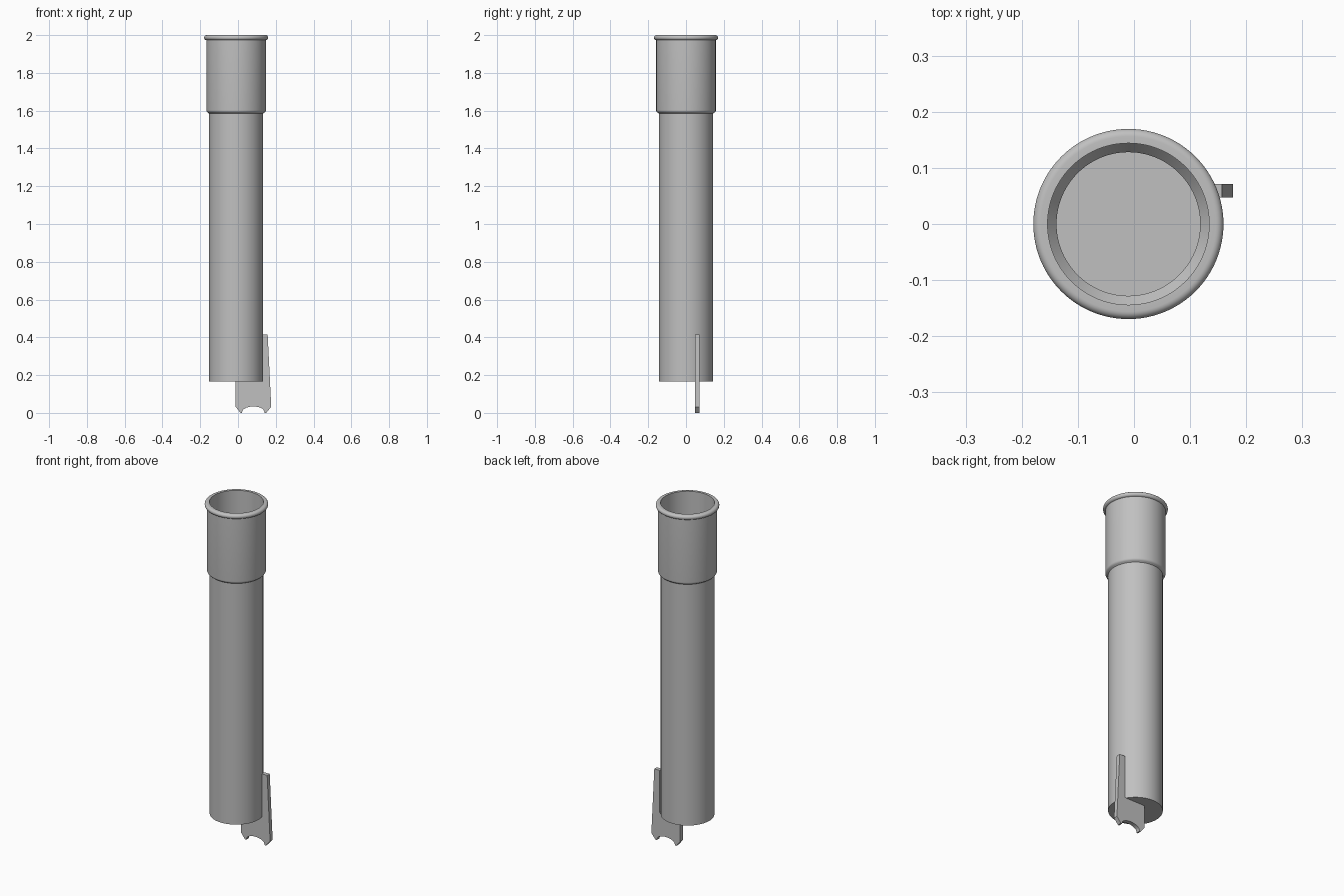
import bpy, bmesh, math

cube = bpy.data.objects.get("Cube")
if cube:
    bpy.data.objects.remove(cube, do_unlink=True)

grey = bpy.data.materials.new("plain grey")
grey.use_nodes = True
colour = (0.53, 0.53, 0.53, 1)
grey.diffuse_color = colour
grey.node_tree.nodes["Principled BSDF"].inputs["Base Color"].default_value = colour


def add_object(name, bm):
    bmesh.ops.recalc_face_normals(bm, faces=bm.faces)
    mesh = bpy.data.meshes.new(name)
    bm.to_mesh(mesh)
    bm.free()
    obj = bpy.data.objects.new(name, mesh)
    mesh.materials.append(grey)
    bpy.context.collection.objects.link(obj)
    return obj


def arc(cx, cz, rx, rz, start, end, steps):
    angles = [math.radians(start + (end - start) * i / steps) for i in range(steps + 1)]
    return [(cx + rx * math.cos(a), cz + rz * math.sin(a)) for a in angles]


def lathe(name, profile, centre_x, sides=96):
    bm = bmesh.new()
    verts = [bm.verts.new((r, 0, z)) for r, z in profile]
    edges = [bm.edges.new(pair) for pair in zip(verts, verts[1:])]
    bmesh.ops.spin(bm, geom=verts + edges, cent=(0, 0, 0), axis=(0, 0, 1),
                   angle=math.tau, steps=sides)
    bmesh.ops.remove_doubles(bm, verts=bm.verts, dist=0.0001)
    obj = add_object(name, bm)
    obj.location.x = centre_x
    bpy.ops.object.select_all(action="DESELECT")
    obj.select_set(True)
    bpy.context.view_layer.objects.active = obj
    bpy.ops.object.shade_smooth_by_angle(angle=math.radians(35))
    return obj


# Hollow pipe with closed foot, wider socket and rolled rim
foot, shoulder, top = 0.165, 1.585, 2.0
profile = [(0, foot), (0.143, foot), (0.143, shoulder)]
profile += arc(0.143, shoulder + 0.018, 0.015, 0.015, -60, 0, 5)
profile += [(0.158, top - 0.027)]
profile += arc(0.156, top - 0.0135, 0.0135, 0.0135, -80, 90, 12)
profile += [(0.144, top), (0.144, shoulder + 0.02), (0.128, shoulder),
            (0.128, foot + 0.015), (0, foot + 0.015)]
lathe("pipe", profile, -0.01)

# Flat side fin with a scooped lower edge
outline = [(0.122, 0.415), (0.157, 0.415), (0.176, 0.032), (0.149, 0.003)]
outline += arc(0.081, 0.003, 0.06, 0.031, 0, 180, 14)
outline += [(0.013, 0.003), (-0.012, 0.032), (-0.012, foot + 0.002), (0.122, foot + 0.002)]
outline = [(x, z - 0.003 if z < 0.01 else z) for x, z in outline]
bm = bmesh.new()
face = bm.faces.new([bm.verts.new((x, 0.047, z)) for x, z in outline])
side = bmesh.ops.extrude_face_region(bm, geom=[face])
bmesh.ops.translate(bm, vec=(0, 0.024, 0),
                    verts=[v for v in side["geom"] if isinstance(v, bmesh.types.BMVert)])
add_object("side_fin", bm)
